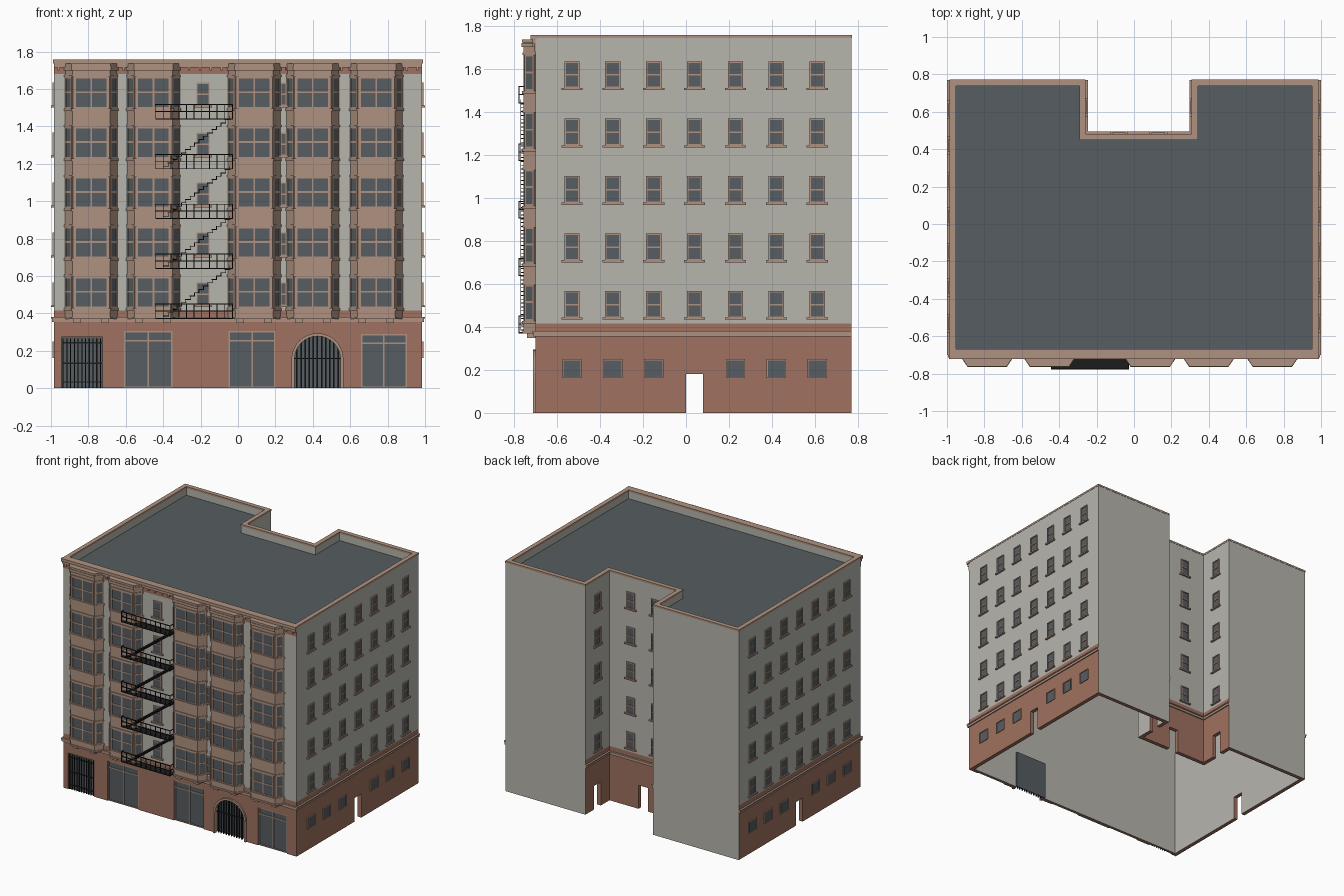
import bpy, bmesh, math
from mathutils import Matrix, Vector

cube = bpy.data.objects.get("Cube")
if cube:
    bpy.data.objects.remove(cube, do_unlink=True)


def material(name, rgb):
    m = bpy.data.materials.new(name)
    m.use_nodes = True
    m.diffuse_color = (*rgb, 1)
    m.node_tree.nodes["Principled BSDF"].inputs["Base Color"].default_value = (*rgb, 1)
    return m


PLASTER = material("pale plaster", (0.47, 0.465, 0.42))
BRICK = material("red brick", (0.35, 0.167, 0.117))
STONE = material("tan stone", (0.43, 0.29, 0.22))
SLATE = material("slate glass", (0.093, 0.109, 0.119))
IRON = material("black iron", (0.012, 0.012, 0.012))

parts = {}


def part(name, mat):
    # One growing mesh per named part
    return parts.setdefault(name, (bmesh.new(), mat))[0]


def finish(name, bm, *mats):
    bmesh.ops.recalc_face_normals(bm, faces=bm.faces)
    me = bpy.data.meshes.new(name)
    bm.to_mesh(me)
    bm.free()
    for m in mats:
        me.materials.append(m)
    ob = bpy.data.objects.new(name, me)
    bpy.context.collection.objects.link(ob)
    return ob


def wall_frame(x, y, degrees):
    # Local x runs along the wall, local -y points outward
    return Matrix.Translation((x, y, 0)) @ Matrix.Rotation(math.radians(degrees), 4, 'Z')


def slab(bm, frame, u, w, z0, z1, d0, d1):
    # Box on a wall, from depth d0 to d1 outward
    box = Matrix.Translation((u, -(d0 + d1) / 2, (z0 + z1) / 2)) @ Matrix.Diagonal((w, d1 - d0, z1 - z0, 1))
    bmesh.ops.create_cube(bm, size=1, matrix=frame @ box)


def prism(bm, points, z0, z1, to_world=Matrix()):
    low = [bm.verts.new(to_world @ Vector((x, y, z0))) for x, y in points]
    high = [bm.verts.new(to_world @ Vector((x, y, z1))) for x, y in points]
    bm.faces.new(low)
    bm.faces.new(high)
    for i in range(len(points)):
        j = (i + 1) % len(points)
        bm.faces.new((low[i], low[j], high[j], high[i]))


def ring(outer, inner, z0, z1, to_world=Matrix(), closed=True):
    bm = bmesh.new()
    loops = [[bm.verts.new(to_world @ Vector((x, y, z))) for x, y in pts]
             for pts, z in ((outer, z0), (outer, z1), (inner, z1), (inner, z0))]
    n = len(outer)
    for i in range(n if closed else n - 1):
        j = (i + 1) % n
        for a, b in zip(loops, loops[1:] + loops[:1]):
            bm.faces.new((a[i], a[j], b[j], b[i]))
    return bm


def inset(points, d):
    # Inset for a right-angled outline
    out = []
    for i, p in enumerate(points):
        p = Vector(p)
        a = (p - Vector(points[i - 1])).normalized()
        b = (Vector(points[(i + 1) % len(points)]) - p).normalized()
        out.append(p + d * (Vector((-a.y, a.x)) + Vector((-b.y, b.x))))
    return [tuple(v) for v in out]


def window(frame, u, w, z0, z1, cols=1, rails=(), bar=0.007, depth=0.008):
    slab(part("window_glass", SLATE), frame, u, w, z0, z1, -0.003, 0.003)
    bm = part("window_frames", STONE)
    for i in range(cols + 1):
        slab(bm, frame, u - w / 2 + w * i / cols, bar, z0, z1, -0.003, depth)
    for z in (z0, z1, *rails):
        slab(bm, frame, u, w + bar, z - bar / 2, z + bar / 2, -0.003, depth)


W, FRONT, BACK, NOTCH, N0, N1 = 0.985, -0.70, 0.77, 0.48, -0.26, 0.31
OUTLINE = [(-W, FRONT), (W, FRONT), (W, BACK), (N1, BACK),
           (N1, NOTCH), (N0, NOTCH), (N0, BACK), (-W, BACK)]
INNER = inset(OUTLINE, 0.03)
FLOORS = [0.267 * i for i in range(5)]

front = wall_frame(0, FRONT, 0)
right, left = wall_frame(W, 0, 90), wall_frame(-W, 0, -90)
notch_back = wall_frame(0, NOTCH, 180)
notch_left, notch_right = wall_frame(N1, 0, -90), wall_frame(N0, 0, 90)

# Ground floor shell: brick outside, plaster inside and on the blank rear walls
bm = ring(OUTLINE, INNER, 0, 0.415)
bmesh.ops.recalc_face_normals(bm, faces=bm.faces)
for f in bm.faces:
    c = f.calc_center_median()
    ahead = c + f.normal * 0.04
    inside = abs(ahead.x) < W and FRONT < ahead.y < BACK and not (
        N0 < ahead.x < N1 and ahead.y > NOTCH)
    rear = f.normal.y > 0.9 and c.y > 0.7
    f.material_index = 1 if abs(f.normal.z) < 0.5 and (inside or rear) else 0
ground = finish("ground_floor_walls", bm, BRICK, PLASTER)

# Openings cut in the ground floor
SHOPS = [(-0.835, 0.22, 0.275), (-0.48, 0.26, 0.305), (0.075, 0.25, 0.305), (0.78, 0.245, 0.29)]
ARCH_X, ARCH_R, SPRING = 0.425, 0.127, 0.155
cut = bmesh.new()
for u, w, h in SHOPS:
    slab(cut, front, u, w, -0.05, h, -0.015, 0.05)
for f, u in ((right, 0.04), (left, -0.04), (notch_back, -0.025),
             (notch_left, -0.625), (notch_right, 0.625)):
    slab(cut, f, u, 0.08, -0.05, 0.18, -0.06, 0.05)


def arch(r, base):
    arc = [(ARCH_X + r * math.cos(a), SPRING + r * math.sin(a))
           for a in (math.pi * i / 16 for i in range(17))]
    return [(ARCH_X + r, base)] + arc + [(ARCH_X - r, base)]


upright = Matrix.Rotation(math.pi / 2, 4, 'X')  # local z becomes -y
prism(cut, arch(ARCH_R, -0.05), 0.6, 0.8, upright)
cutter = finish("opening_cutter", cut)
cutter.hide_render = True
mod = ground.modifiers.new("openings", 'BOOLEAN')
mod.object = cutter
mod.solver = 'EXACT'
deps = bpy.context.evaluated_depsgraph_get()
ground.data = bpy.data.meshes.new_from_object(ground.evaluated_get(deps))
ground.modifiers.clear()
bpy.data.objects.remove(cutter, do_unlink=True)

# Upper walls, coping and sunken roof
finish("upper_walls", ring(OUTLINE, INNER, 0.415, 1.745), PLASTER)
finish("parapet_coping", ring(inset(OUTLINE, -0.002), inset(OUTLINE, 0.032), 1.743, 1.757), STONE)
bm = bmesh.new()
prism(bm, inset(OUTLINE, 0.029), 1.67, 1.69)
finish("roof", bm, SLATE)

# Belt course on all walls except the blank rear ones
bm = part("belt_course", STONE)
depth_mid, depth_len = (FRONT + BACK) / 2, BACK - FRONT
notch_mid, notch_len = (NOTCH + BACK) / 2, BACK - NOTCH
for f, u, w in ((front, 0, 2 * W + 0.02), (right, depth_mid, depth_len), (left, -depth_mid, depth_len),
                (notch_back, -(N0 + N1) / 2, N1 - N0),
                (notch_left, -notch_mid, notch_len), (notch_right, notch_mid, notch_len)):
    slab(bm, f, u, w, 0.355, 0.372, -0.005, 0.008)
    slab(bm, f, u, w, 0.372, 0.38, -0.005, 0.014)

# Front cornice with brick frieze and brackets
slab(part("frieze", BRICK), front, 0, 2 * W, 1.68, 1.72, -0.005, 0.004)
bm = part("cornice", STONE)
slab(bm, front, 0, 2 * W, 1.715, 1.735, -0.005, 0.014)
slab(bm, front, 0, 2 * W + 0.01, 1.735, 1.757, -0.005, 0.022)
for i in range(34):
    slab(bm, front, -0.96 + i * 1.92 / 33, 0.012, 1.70, 1.72, -0.005, 0.014)


# Sash windows with sills
def sash(frame, u, w=0.064):
    for z in FLOORS:
        window(frame, u, w, z + 0.445, z + 0.563, rails=(z + 0.503,))
        slab(part("window_sills", STONE), frame, u, w + 0.034, z + 0.433, z + 0.443, -0.003, 0.014)


COLUMNS = [-0.53 + 0.19 * i for i in range(7)]
for f, side in ((right, 1), (left, -1)):
    for i, y in enumerate(COLUMNS):
        sash(f, y * side)
        if i != 3:
            window(f, y * side, 0.085, 0.165, 0.247, bar=0.005)
for f, u in ((notch_back, -0.13), (notch_back, 0.08), (notch_left, -0.625),
             (notch_right, 0.625), (front, -0.187)):
    sash(f, u)
sash(front, 0.243, 0.03)

# Five angled bays with spandrels, ledges and windows
HALF, FACE, OUT = 0.138, 0.098, 0.05
SLANT = math.degrees(math.atan2(OUT, HALF - FACE))


def bay_layer(bm, cx, z0, z1, grow):
    y = FRONT - OUT - grow
    prism(bm, [(cx - HALF - grow, FRONT + 0.005), (cx - FACE - grow / 2, y),
               (cx + FACE + grow / 2, y), (cx + HALF + grow, FRONT + 0.005)], z0, z1)


for cx in (-0.785, -0.452, 0.087, 0.40, 0.74):
    bay_layer(part("bay_cores", STONE), cx, 0.37, 1.735, 0)
    bm = part("bay_bands", STONE)
    for z0, z1 in zip([0.37] + [z + 0.595 for z in FLOORS], [z + 0.428 for z in FLOORS] + [1.735]):
        bay_layer(bm, cx, z0, z1, 0.005)
        bay_layer(bm, cx, z1 - 0.014, z1, 0.012)
        bay_layer(bm, cx, z0, z0 + 0.012, 0.010)
    bay_layer(bm, cx, 1.70, 1.72, 0.014)
    for s in (-1, 1):
        slab(bm, front, cx + s * 0.075, 0.04, 0.348, 0.37, 0, 0.04)
    mid = (HALF + FACE) / 2
    faces = [(wall_frame(cx, FRONT - OUT, 0), 0.172, 2)]
    faces += [(wall_frame(cx + s * mid, FRONT - OUT / 2, s * SLANT), 0.05, 1) for s in (-1, 1)]
    for f, w, cols in faces:
        for z in FLOORS:
            window(f, 0, w, z + 0.432, z + 0.592, cols, (z + 0.515,), 0.009, 0.006)

# Shop fronts and barred gate
shop_plane = wall_frame(0, FRONT + 0.015, 0)
for i, (u, w, h) in enumerate(SHOPS):
    if i:
        window(shop_plane, u, w - 0.008, 0.004, h - 0.004, 2, (h - 0.05,), 0.008)
        continue
    slab(part("gate_backing", SLATE), shop_plane, u, w, 0, h, -0.003, 0.002)
    bars = part("gate_bars", IRON)
    for k in range(11):
        slab(bars, shop_plane, u - w / 2 + w * (k + 0.5) / 11, 0.006, 0, h - 0.01, 0.005, 0.011)
    for z in (0.03, 0.13, 0.24):
        slab(bars, shop_plane, u, w, z, z + 0.007, 0.003, 0.009)

# Arched entrance: trim, bars and dark backing
finish("arch_trim", ring(arch(ARCH_R + 0.012, 0), arch(ARCH_R - 0.004, 0), 0.69, 0.712, upright, False), STONE)
slab(part("arch_backing", SLATE), front, ARCH_X, 0.27, 0, 0.29, -0.04, -0.03)
for k in range(11):
    dx = (k - 5) * 0.022
    top = SPRING + math.sqrt(ARCH_R ** 2 - dx ** 2)
    slab(part("arch_bars", IRON), front, ARCH_X + dx, 0.008, 0, top, -0.02, -0.012)
slab(part("arch_bars", IRON), front, ARCH_X, 2 * ARCH_R, SPRING, SPRING + 0.007, -0.02, -0.014)

# Fire escape: railed landings and flights of steps
X0, X1, REACH, T = -0.44, -0.03, 0.078, 0.005
XM, LONG = (X0 + X1) / 2, X1 - X0
for n, z in enumerate(FLOORS):
    base, top = z + 0.37, z + 0.452
    bm = part("escape_landings", IRON)
    slab(bm, front, XM, LONG, base, base + T, 0, REACH)
    bm = part("escape_railings", IRON)
    for h in (top - T, base + 0.04):
        slab(bm, front, XM, LONG, h, h + T, REACH - T, REACH)
        for x in (X0, X1):
            slab(bm, front, x, T, h, h + T, 0, REACH)
    for k in range(11):
        slab(bm, front, X0 + LONG * k / 10, 0.004, base, top, REACH - T, REACH)
    for x in (X0, X1):
        slab(bm, front, x, 0.004, base, top, 0.035, 0.039)
    if n < 4:
        bm = part("escape_steps", IRON)
        for k in range(15):
            x, h = -0.385 + 0.0235 * k, base + 0.0178 * (k + 1)
            slab(bm, front, x, 0.03, h - 0.004, h, 0.035, 0.07)
            for d in (0.035, 0.067):
                slab(bm, front, x + 0.012, 0.004, h - 0.004, h + 0.018, d, d + 0.003)

for name, (bm, mat) in parts.items():
    finish(name, bm, mat)
